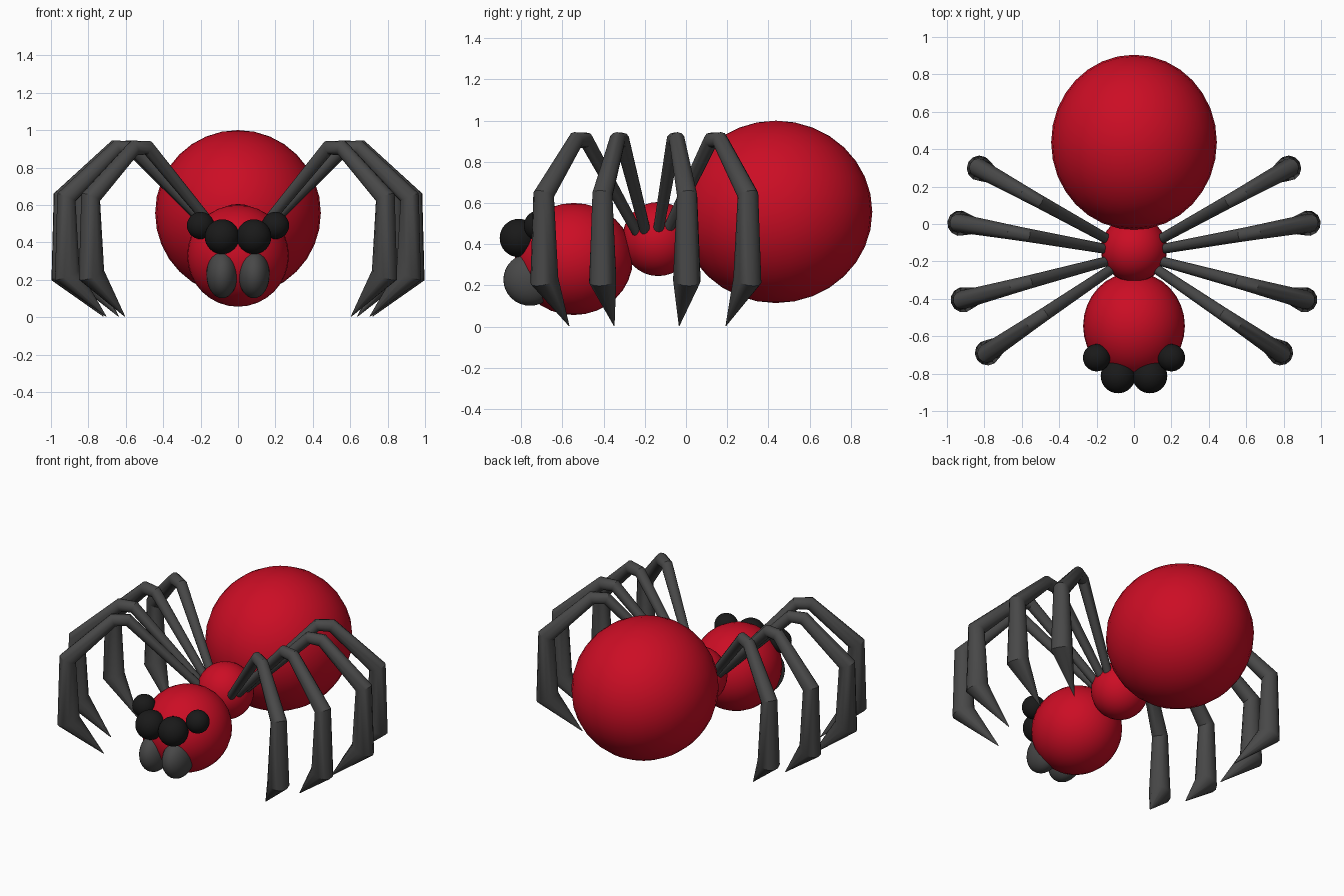
import bpy, bmesh
from math import cos, sin, pi, radians
from mathutils import Vector

if "Cube" in bpy.data.objects:
    bpy.data.objects.remove(bpy.data.objects["Cube"])


def material(name, rgb):
    m = bpy.data.materials.new(name)
    m.diffuse_color = (*rgb, 1)
    m.use_nodes = True
    m.node_tree.nodes["Principled BSDF"].inputs["Base Color"].default_value = m.diffuse_color
    return m


RED = material("red", (0.6, 0.004, 0.018))
GREY = material("dark_grey", (0.065, 0.065, 0.065))
BLACK = material("black", (0.01, 0.01, 0.01))


def ellipsoid(name, centre, radii, mat):
    bpy.ops.mesh.primitive_uv_sphere_add(segments=32, ring_count=16, location=centre)
    o = bpy.context.object
    o.name = name
    o.scale = radii
    o.data.materials.append(mat)
    bpy.ops.object.shade_smooth()
    return o


# Leg centre line: distance from the body axis, height, thickness radius
LEG = [(0.14, 0.46, 0.026), (0.58, 0.905, 0.036), (0.67, 0.905, 0.039),
       (0.95, 0.64, 0.05), (0.945, 0.225, 0.068), (0.73, 0.004, 0.002)]
SIDES = 12


def leg(name, angle, side):
    """Tapered tube with mitred joints, swung around the thorax."""
    bm = bmesh.new()
    pts = [Vector((r, 0, z)) for r, z, _ in LEG]
    rings = []
    for i, p in enumerate(pts):
        before = (p - pts[i - 1]).normalized() if i else None
        after = (pts[i + 1] - p).normalized() if i < len(pts) - 1 else None
        a, b = before or after, after or before
        t = (a + b).normalized()
        n = Vector((-t.z, 0, t.x)) / max(t.dot(a), 0.5)
        rad = LEG[i][2]
        ring = []
        for k in range(SIDES):
            u = 2 * pi * k / SIDES
            q = p + n * rad * cos(u) + Vector((0, 1, 0)) * rad * sin(u)
            x = q.x * cos(angle) - q.y * sin(angle)
            y = q.x * sin(angle) + q.y * cos(angle)
            ring.append(bm.verts.new((side * x, y - 0.16, q.z)))
        rings.append(ring)
    for lo, hi in zip(rings, rings[1:]):
        for k in range(SIDES):
            j = (k + 1) % SIDES
            bm.faces.new((lo[k], lo[j], hi[j], hi[k]))
    bm.faces.new(rings[0])
    bm.faces.new(rings[-1])
    bmesh.ops.recalc_face_normals(bm, faces=bm.faces)
    me = bpy.data.meshes.new(name)
    bm.to_mesh(me)
    bm.free()
    o = bpy.data.objects.new(name, me)
    bpy.context.collection.objects.link(o)
    me.materials.append(GREY)
    bpy.ops.object.select_all(action='DESELECT')
    o.select_set(True)
    bpy.context.view_layer.objects.active = o
    bpy.ops.object.shade_smooth_by_angle(angle=radians(31))


# Body
ellipsoid("abdomen", (0, 0.437, 0.557), (0.443, 0.468, 0.443), RED)
ellipsoid("thorax", (0, -0.135, 0.425), (0.177, 0.175, 0.18), RED)
ellipsoid("head", (0, -0.545, 0.328), (0.272, 0.287, 0.272), RED)

# Eyes, fangs and legs on both sides
for side, label in ((-1, "left"), (1, "right")):
    ellipsoid(f"{label}_large_eye", (side * 0.085, -0.812, 0.43), (0.093, 0.093, 0.093), BLACK)
    ellipsoid(f"{label}_small_eye", (side * 0.2, -0.715, 0.49), (0.073, 0.073, 0.073), BLACK)
    ellipsoid(f"{label}_fang", (side * 0.085, -0.757, 0.228), (0.084, 0.13, 0.127), GREY)
    for i, deg in enumerate((-34, -15, 10, 29)):
        leg(f"{label}_leg_{i + 1}", radians(deg), side)
